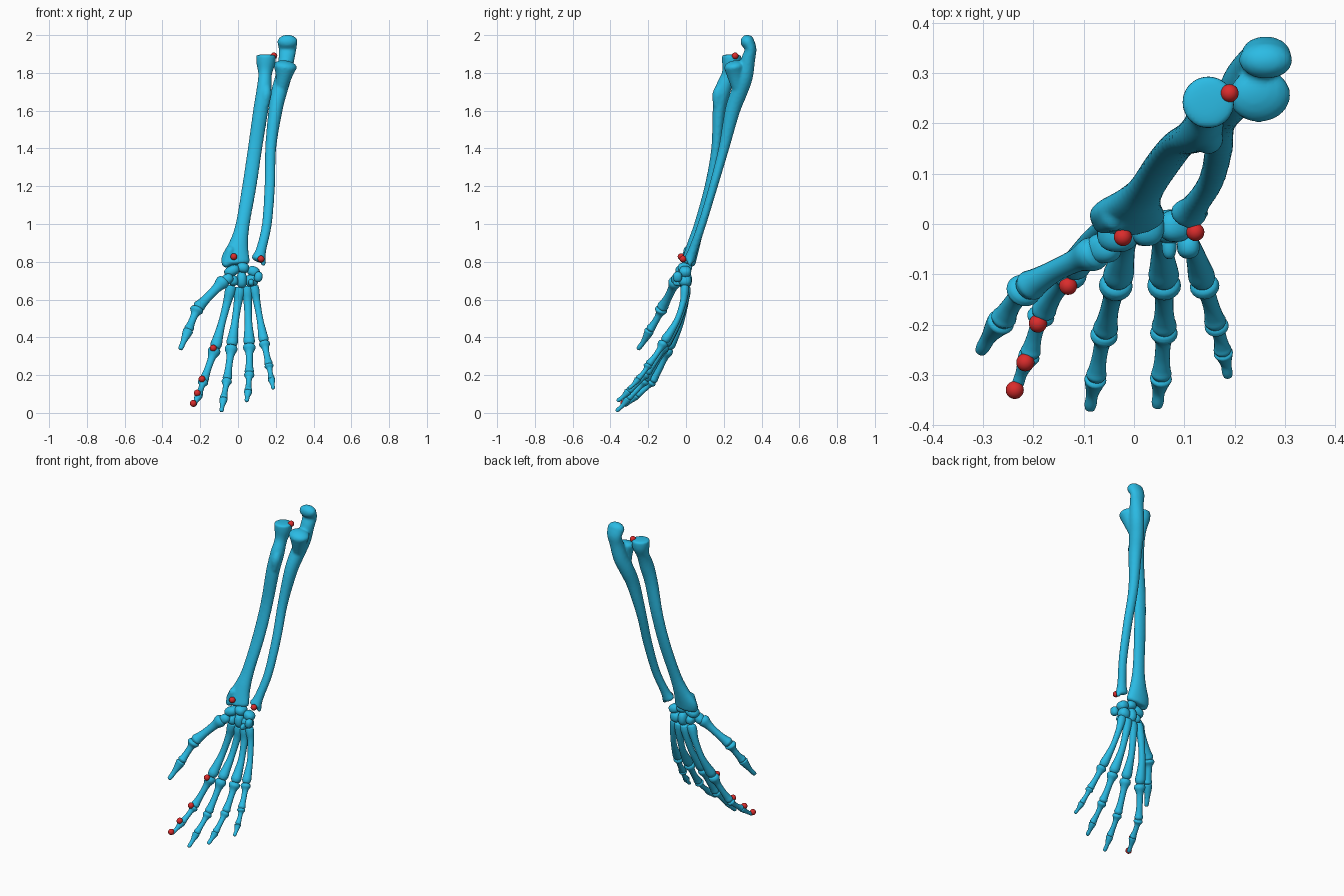
import bpy
import bmesh
import math
from mathutils import Vector, Matrix

cube = bpy.data.objects.get("Cube")
if cube:
    bpy.data.objects.remove(cube)


def make_material(name, colour):
    mat = bpy.data.materials.new(name)
    mat.use_nodes = True
    mat.diffuse_color = colour
    mat.node_tree.nodes["Principled BSDF"].inputs["Base Color"].default_value = colour
    return mat


BONE = make_material("bone blue", (0.024, 0.5, 0.78, 1))
MARKER = make_material("marker red", (0.7, 0.025, 0.025, 1))
SIDES = 20
STEPS = 5


def finish(name, bm, material):
    bmesh.ops.recalc_face_normals(bm, faces=bm.faces[:])
    mesh = bpy.data.meshes.new(name)
    bm.to_mesh(mesh)
    bm.free()
    mesh.materials.append(material)
    mesh.polygons.foreach_set("use_smooth", [True] * len(mesh.polygons))
    obj = bpy.data.objects.new(name, mesh)
    bpy.context.collection.objects.link(obj)
    return obj


def interpolate(a, b, c, d, t):
    return [0.5 * (2 * q + (r - p) * t + (2 * p - 5 * q + 4 * r - s) * t * t
                   + (3 * q - p - 3 * r + s) * t ** 3)
            for p, q, r, s in zip(a, b, c, d)]


def loft(bm, stations, dome=(0.5, 0.5)):
    """Sweep ellipses (x, y, z, half width, half depth) and close with domes."""
    last = len(stations) - 1
    path = []
    for i in range(last):
        quad = [stations[min(max(i + k, 0), last)] for k in (-1, 0, 1, 2)]
        path += [interpolate(*quad, s / STEPS) for s in range(STEPS)]
    path.append(stations[-1])
    centres = [Vector(p[:3]) for p in path]
    end = len(path) - 1
    sections = []
    for i, p in enumerate(path):
        tangent = (centres[min(i + 1, end)] - centres[max(i - 1, 0)]).normalized()
        sections.append((centres[i], tangent, p[3], p[4]))

    def cap(section, sign, height):
        c, t, a, b = section
        angles = [math.radians(d) for d in (25, 50, 70, 86)]
        return [(c + t * sign * height * min(a, b) * math.sin(g), t,
                 a * math.cos(g), b * math.cos(g)) for g in angles]

    sections = (cap(sections[0], -1, dome[0])[::-1] + sections
                + cap(sections[-1], 1, dome[1]))
    rings = []
    for c, t, a, b in sections:
        side = Vector((1, 0, 0))
        side = (side - t * side.dot(t)).normalized()
        depth = t.cross(side)
        ring = []
        for k in range(SIDES):
            g = math.tau * k / SIDES
            ring.append(bm.verts.new(c + side * a * math.cos(g) + depth * b * math.sin(g)))
        rings.append(ring)
    for low, high in zip(rings, rings[1:]):
        for k in range(SIDES):
            n = (k + 1) % SIDES
            bm.faces.new((low[k], low[n], high[n], high[k]))
    bm.faces.new(rings[0])
    bm.faces.new(rings[-1])


def fused_bone(name, parts):
    """Several overlapping lofts melted into one smooth bone."""
    bm = bmesh.new()
    for stations, dome in parts:
        loft(bm, stations, dome)
    obj = finish(name, bm, BONE)
    remesh = obj.modifiers.new("fuse", "REMESH")
    remesh.mode = "VOXEL"
    remesh.voxel_size = 0.007
    remesh.use_smooth_shade = True
    smooth = obj.modifiers.new("soften", "SMOOTH")
    smooth.factor = 0.5
    smooth.iterations = 4


# Forearm bone on the thumb side: flat disc head, neck, tuberosity, wide wrist end
fused_bone("radius", [
    ([(0.148, 0.242, 1.89, 0.052, 0.052), (0.147, 0.24, 1.85, 0.05, 0.05),
      (0.143, 0.225, 1.79, 0.036, 0.037), (0.138, 0.195, 1.71, 0.04, 0.042),
      (0.12, 0.175, 1.6, 0.04, 0.034), (0.09, 0.16, 1.4, 0.038, 0.026),
      (0.06, 0.124, 1.2, 0.038, 0.025), (0.025, 0.072, 1, 0.037, 0.028),
      (0.005, 0.043, 0.9, 0.05, 0.034), (-0.012, 0.02, 0.82, 0.075, 0.037),
      (-0.012, 0.012, 0.79, 0.073, 0.037)], (0.15, 0.3)),
    ([(0.15, 0.19, 1.74, 0.02, 0.02), (0.15, 0.17, 1.69, 0.028, 0.03),
      (0.14, 0.165, 1.63, 0.024, 0.022)], (1, 1)),
    ([(-0.04, 0.015, 0.86, 0.025, 0.03), (-0.064, 0.008, 0.785, 0.022, 0.028)], (1, 0.7)),
])

# Forearm bone on the little finger side: hooked elbow end and forward shelf
fused_bone("ulna", [
    ([(0.262, 0.325, 1.965, 0.054, 0.037), (0.262, 0.342, 1.925, 0.047, 0.031),
      (0.256, 0.329, 1.87, 0.042, 0.037), (0.24, 0.31, 1.78, 0.043, 0.044),
      (0.218, 0.282, 1.7, 0.042, 0.044), (0.198, 0.246, 1.6, 0.037, 0.04),
      (0.173, 0.2, 1.4, 0.029, 0.028), (0.168, 0.145, 1.2, 0.028, 0.023),
      (0.153, 0.085, 1, 0.026, 0.022), (0.124, 0.04, 0.87, 0.027, 0.024),
      (0.108, 0.02, 0.815, 0.038, 0.03)], (1, 0.5)),
    ([(0.225, 0.28, 1.7, 0.03, 0.03), (0.242, 0.265, 1.78, 0.043, 0.045),
      (0.25, 0.255, 1.835, 0.063, 0.054)], (0.8, 0.55)),
    ([(0.262, 0.34, 1.965, 0.045, 0.022), (0.262, 0.305, 1.968, 0.04, 0.022)], (0.7, 0.7)),
    ([(0.13, 0.03, 0.85, 0.014, 0.014), (0.135, 0.02, 0.79, 0.013, 0.013)], (1, 1)),
])


# Wrist bones: centre, half sizes, tilt
def pebble(name, centre, size, tilt):
    bm = bmesh.new()
    bmesh.ops.create_icosphere(bm, subdivisions=3, radius=1)
    for v in bm.verts:
        v.co = Vector([math.copysign(abs(c) ** 0.85, c) for c in v.co])
    bm.transform(Matrix.Translation(centre) @ Matrix.Rotation(math.radians(tilt), 4, "Y")
                 @ Matrix.Diagonal((*size, 1)))
    finish(name, bm, BONE)


pebble("scaphoid", (-0.032, -0.018, 0.752), (0.043, 0.038, 0.028), -25)
pebble("lunate", (0.026, -0.006, 0.768), (0.034, 0.038, 0.028), 10)
pebble("triquetral", (0.082, -0.004, 0.748), (0.034, 0.032, 0.028), 25)
pebble("pisiform", (0.108, -0.045, 0.72), (0.022, 0.024, 0.028), 10)
pebble("trapezium", (-0.06, -0.048, 0.705), (0.037, 0.03, 0.028), -35)
pebble("trapezoid", (-0.024, -0.017, 0.7), (0.026, 0.034, 0.028), -15)
pebble("capitate", (0.02, -0.006, 0.704), (0.028, 0.038, 0.045), 0)
pebble("hamate", (0.072, -0.005, 0.7), (0.035, 0.034, 0.034), -15)
pebble("hamate_hook", (0.07, -0.04, 0.69), (0.015, 0.03, 0.018), 0)


# Long hand bones: flared base, slim bowed shaft, knobbed head
def long_bone(name, start, finish_at, base, head, bow=0.0, tip=False):
    p, q = Vector(start), Vector(finish_at)
    waist = 0.58 * min(base, head) + 0.12 * base
    if tip:
        profile = [(0.06, base), (0.25, base * 0.85), (0.6, base * 0.55),
                   (0.85, head), (0.95, head * 0.85)]
    else:
        profile = [(0.04, base * 0.95), (0.12, base), (0.3, waist * 1.1),
                   (0.6, waist), (0.82, head * 0.85), (0.93, head), (0.97, head * 0.9)]
    stations = []
    for t, r in profile:
        c = p.lerp(q, t) + Vector((0, bow * math.sin(math.pi * t), 0))
        stations.append((*c, r, r * 0.92))
    bm = bmesh.new()
    loft(bm, stations, (0.4, 0.6))
    finish(name, bm, BONE)


DIGITS = {
    "thumb": [(-0.07, -0.055, 0.705), (-0.215, -0.128, 0.555),
              (-0.262, -0.192, 0.44), (-0.306, -0.256, 0.335)],
    "index": [(-0.032, -0.005, 0.68), (-0.121, -0.094, 0.342), (-0.183, -0.178, 0.167),
              (-0.207, -0.26, 0.094), (-0.234, -0.328, 0.038)],
    "middle": [(0.012, 0, 0.67), (-0.034, -0.115, 0.355), (-0.058, -0.215, 0.175),
               (-0.076, -0.307, 0.077), (-0.088, -0.37, 0.008)],
    "ring": [(0.048, 0, 0.675), (0.06, -0.115, 0.36), (0.06, -0.21, 0.21),
             (0.054, -0.305, 0.115), (0.046, -0.365, 0.062)],
    "little": [(0.083, -0.005, 0.68), (0.138, -0.118, 0.375), (0.163, -0.2, 0.255),
               (0.177, -0.255, 0.18), (0.187, -0.305, 0.128)],
}
SEGMENTS = ["metacarpal", "proximal_phalanx", "middle_phalanx", "distal_phalanx"]
RADII = [0.028, 0.033, 0.027, 0.022, 0.012]

for digit, joints in DIGITS.items():
    if digit == "thumb":
        names = [SEGMENTS[0], SEGMENTS[1], SEGMENTS[3]]
        radii = [0.036, 0.035, 0.028, 0.014]
    else:
        names = SEGMENTS
        scale = 0.88 if digit == "little" else 1
        radii = [r * scale for r in RADII]
    for i, segment in enumerate(names):
        bow = 0.03 if i == 0 and digit != "thumb" else 0.006
        long_bone(f"{digit}_{segment}", joints[i], joints[i + 1], radii[i],
                  radii[i + 1] * (1 if i == len(names) - 1 else 0.92), bow,
                  i == len(names) - 1)


# Round landmark markers
def marker(name, centre, radius=0.018):
    bm = bmesh.new()
    bmesh.ops.create_uvsphere(bm, u_segments=20, v_segments=12, radius=radius,
                              matrix=Matrix.Translation(centre))
    finish(name, bm, MARKER)


marker("elbow_marker", (0.19, 0.26, 1.89))
marker("radius_wrist_marker", (-0.022, -0.026, 0.827))
marker("ulna_wrist_marker", (0.122, -0.016, 0.815))
marker("index_knuckle_marker", (-0.131, -0.123, 0.343))
marker("index_middle_joint_marker", (-0.191, -0.198, 0.179))
marker("index_end_joint_marker", (-0.216, -0.275, 0.105))
marker("index_tip_marker", (-0.237, -0.33, 0.05))
